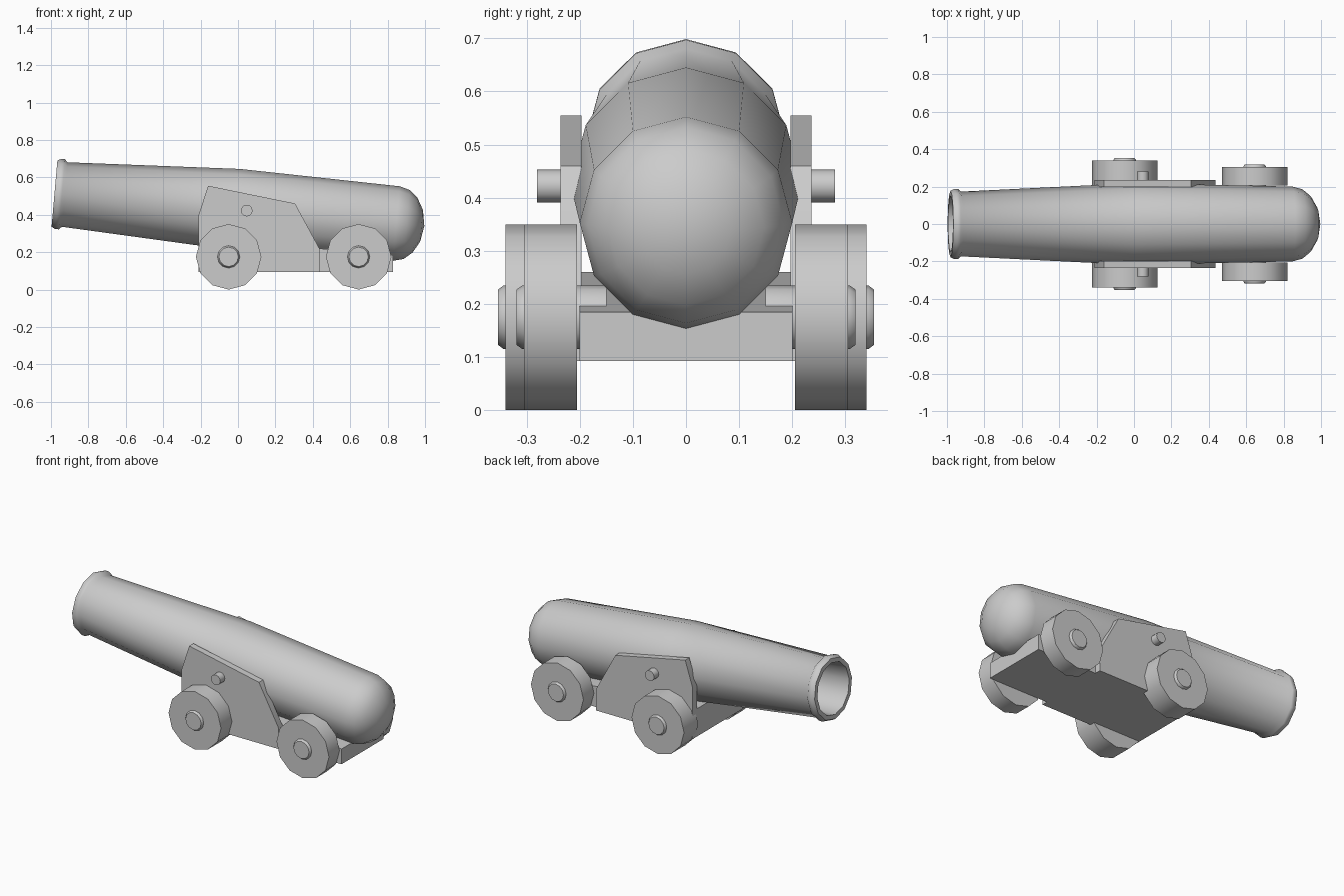
import bpy, bmesh
from math import radians, pi, sin, cos
from mathutils import Matrix

if "Cube" in bpy.data.objects:
    bpy.data.objects.remove(bpy.data.objects["Cube"])


def make_object(name, bm, angle=40):
    bmesh.ops.remove_doubles(bm, verts=bm.verts, dist=1e-5)
    bmesh.ops.recalc_face_normals(bm, faces=bm.faces)
    me = bpy.data.meshes.new(name)
    bm.to_mesh(me)
    bm.free()
    ob = bpy.data.objects.new(name, me)
    bpy.context.collection.objects.link(ob)
    bpy.ops.object.select_all(action='DESELECT')
    ob.select_set(True)
    bpy.context.view_layer.objects.active = ob
    bpy.ops.object.shade_smooth_by_angle(angle=radians(angle))
    return ob


def lathe(name, profile, matrix, sides=12, angle=40):
    """Revolve (distance along axis, radius) pairs around local z."""
    bm = bmesh.new()
    rings = [[bm.verts.new((r * cos(2 * pi * i / sides), r * sin(2 * pi * i / sides), s))
              for i in range(sides)] if r > 0 else [bm.verts.new((0, 0, s))]
             for s, r in profile]
    for a, b in zip(rings, rings[1:]):
        for i in range(sides):
            j = (i + 1) % sides
            quad = [a[i % len(a)], a[j % len(a)], b[j % len(b)], b[i % len(b)]]
            bm.faces.new(list(dict.fromkeys(quad)))
    bm.transform(matrix)
    return make_object(name, bm, angle)


def prism(name, outline, y0, y1):
    """Extrude an (x, z) outline from y0 to y1."""
    bm = bmesh.new()
    face = bm.faces.new([bm.verts.new((x, y0, z)) for x, z in outline])
    new = bmesh.ops.extrude_face_region(bm, geom=[face])['geom']
    bmesh.ops.translate(bm, vec=(0, y1 - y0, 0),
                        verts=[v for v in new if isinstance(v, bmesh.types.BMVert)])
    return make_object(name, bm, 30)


def sideways(x, z, side):
    return Matrix.Translation((x, 0, z)) @ Matrix.Rotation(-side * pi / 2, 4, 'X')


# Barrel with rounded breech, muzzle ring and open bore
barrel_profile = [(-0.72, 0), (-0.72, 0.14), (-0.985, 0.152), (-0.985, 0.178),
                  (-0.965, 0.188), (-0.945, 0.188), (-0.93, 0.173),
                  (-0.01, 0.218), (0.85, 0.2), (0.905, 0.185), (0.95, 0.147),
                  (0.985, 0.085), (1.0, 0)]
lathe("barrel", barrel_profile,
      Matrix.Translation((0, 0, 0.427)) @ Matrix.Rotation(radians(95), 4, 'Y'), angle=50)

# Carriage bed under the barrel
prism("carriage_bed", [(-0.21, 0.093), (0.83, 0.093), (0.83, 0.185), (0.43, 0.22),
                       (-0.21, 0.26)], -0.2, 0.2)

# Cheeks, trunnions, wheels and hubs on both sides
cheek = [(-0.21, 0.093), (0.435, 0.093), (0.435, 0.22), (0.305, 0.46),
         (-0.16, 0.555), (-0.21, 0.40)]
for side, word in ((-1, "front"), (1, "back")):
    prism(word + "_cheek", cheek, side * 0.197, side * 0.236)
    lathe(word + "_trunnion", [(0.18, 0), (0.18, 0.031), (0.28, 0.031), (0.28, 0)],
          sideways(0.047, 0.422, side))
    for x, outer, end in ((-0.05, 0.34, "muzzle"), (0.645, 0.305, "breech")):
        lathe(f"{word}_{end}_wheel", [(0.205, 0), (0.205, 0.175), (outer, 0.175), (outer, 0)],
              sideways(x, 0.175, side))
        lathe(f"{word}_{end}_hub", [(0.15, 0), (0.15, 0.06), (outer + 0.003, 0.06),
                                    (outer + 0.014, 0.052), (outer + 0.014, 0)],
              sideways(x, 0.175, side))
